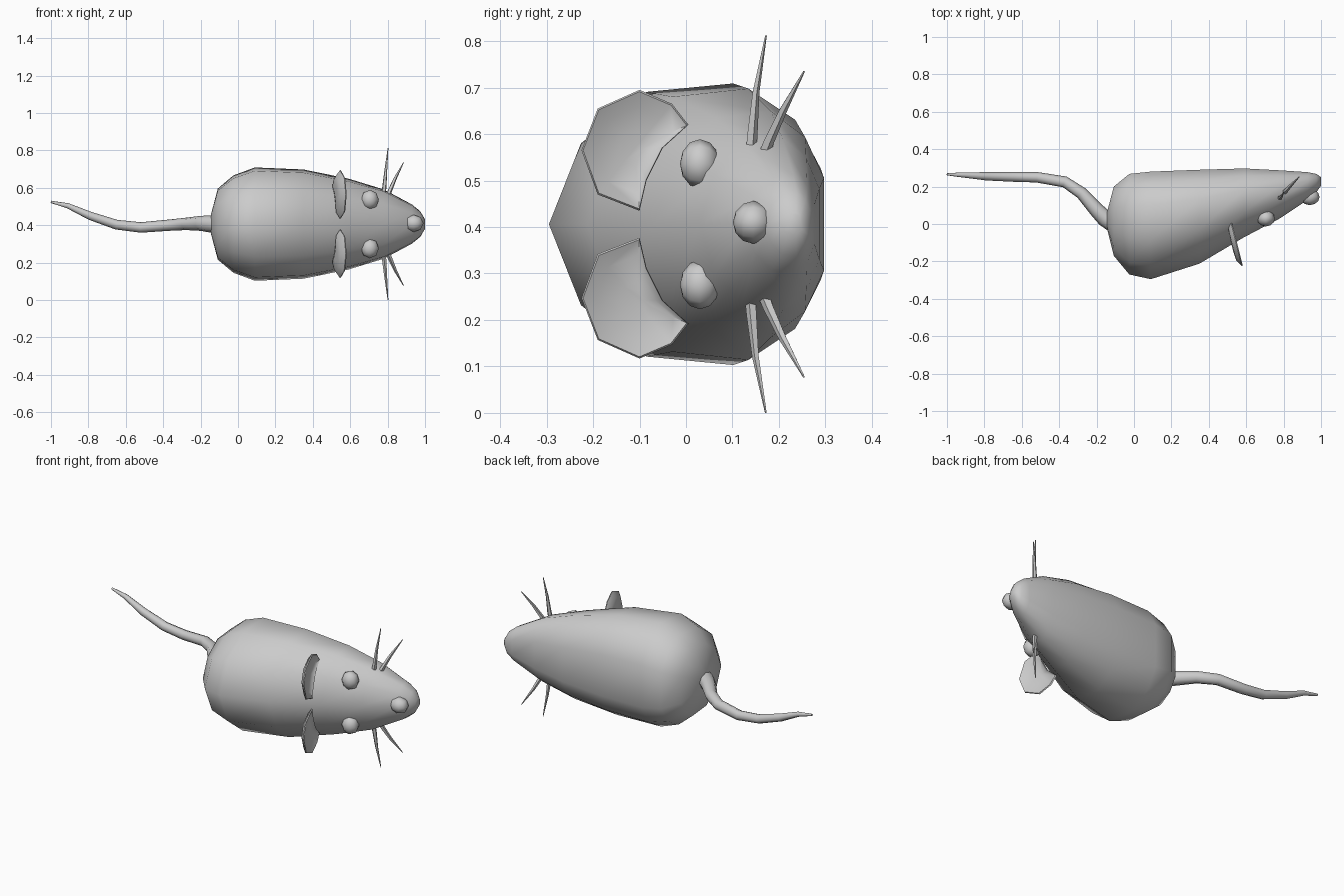
import bpy, bmesh
from math import cos, sin, pi
from mathutils import Vector

if "Cube" in bpy.data.objects:
    bpy.data.objects.remove(bpy.data.objects["Cube"])

ZC = 0.406  # height of the left/right symmetry plane


def loft(name, rings, angle=60):
    """Skin a list of equal-length point rings and cap both ends."""
    bm = bmesh.new()
    vr = [[bm.verts.new(p) for p in r] for r in rings]
    n = len(vr[0])
    for a, b in zip(vr, vr[1:]):
        for i in range(n):
            j = (i + 1) % n
            bm.faces.new((a[i], a[j], b[j], b[i]))
    bm.faces.new(vr[0])
    bm.faces.new(vr[-1])
    bmesh.ops.recalc_face_normals(bm, faces=bm.faces)
    me = bpy.data.meshes.new(name)
    bm.to_mesh(me)
    bm.free()
    ob = bpy.data.objects.new(name, me)
    bpy.context.collection.objects.link(ob)
    smooth(ob, angle)
    return ob


def smooth(ob, angle):
    bpy.ops.object.select_all(action='DESELECT')
    ob.select_set(True)
    bpy.context.view_layer.objects.active = ob
    bpy.ops.object.shade_smooth_by_angle(angle=angle * pi / 180)


def tube(name, path, sides):
    """Tapered tube along (x, y, z, radius) points."""
    pts = [Vector(p[:3]) for p in path]
    rings = []
    for i, p in enumerate(pts):
        d = (pts[min(i + 1, len(pts) - 1)] - pts[max(i - 1, 0)]).normalized()
        ref = Vector((0, 0, 1)) if abs(d.z) < 0.75 else Vector((1, 0, 0))
        u = d.cross(ref).normalized()
        v = d.cross(u)
        r = path[i][3]
        rings.append([p + r * (u * cos(2 * pi * k / sides) + v * sin(2 * pi * k / sides))
                      for k in range(sides)])
    return loft(name, rings)


def ball(name, loc, scale):
    bpy.ops.mesh.primitive_uv_sphere_add(segments=8, ring_count=6, location=loc,
                                         rotation=(pi / 2, 0, 0))
    ob = bpy.context.object
    ob.name = name
    ob.scale = (scale[0], scale[2], scale[1])
    smooth(ob, 60)


# Body: eleven-sided section with a ridged back (-y) and flat belly (+y)
half = [(0, 0), (.12, .575), (.365, .94), (.69, 1), (.89, .77), (1, .41)]
section = half + [(t, -w) for t, w in reversed(half[1:])]
stations = [  # x, y of back, y of belly, half width
    (-.145, -.02, .06, .05), (-.108, -.17, .20, .19), (-.025, -.27, .268, .26),
    (.09, -.295, .28, .303), (.35, -.212, .29, .292), (.59, -.07, .297, .243),
    (.78, .03, .287, .185), (.93, .13, .277, .105), (.975, .17, .268, .068),
    (1.0, .205, .25, .025)]
loft("body", [[(x, y0 + t * (y1 - y0), ZC + w * hw) for t, w in section]
              for x, y0, y1, hw in stations])

# Tail
tube("tail", [(-.11, .00, .405, .046), (-.155, .03, .407, .045), (-.20, .075, .41, .04),
              (-.28, .165, .407, .033), (-.37, .225, .40, .03), (-.52, .25, .388, .028),
              (-.65, .252, .403, .026), (-.79, .255, .45, .022), (-.91, .262, .504, .014),
              (-1.0, .266, .525, .006)], 8)

# Nose
ball("nose", (.94, .145, .41), (.052, .044, .046))

# Parts that come in pairs: ears, eyes and whiskers
outline = [(-.10, .435), (-.19, .47), (-.225, .565), (-.19, .655), (-.10, .695),
           (-.03, .665), (.005, .62), (-.05, .57), (-.085, .50)]
cy, cz = -.11, .57


def ear_ring(scale, dx, s):
    ring = []
    for y, z in outline:
        yy, zz = cy + (y - cy) * scale, cz + (z - cz) * scale
        ring.append((.522 - .25 * yy + dx, yy, ZC + s * (zz - ZC)))
    return ring


for s, side in ((1, "left"), (-1, "right")):
    # Cupped ear: back, rim, then hollow
    loft("ear_" + side, [ear_ring(k, dx, s) for k, dx in
                         ((.3, -.028), (.75, -.024), (1, -.002), (.97, .004),
                          (.72, -.008), (.3, -.016))], 50)
    ball("eye_" + side, (.705, .03, ZC + s * .13), (.048, .043, .053))
    paths = {
        "whisker_back_": [(.775, .138, .55, .013), (.782, .142, .60, .012),
                          (.79, .15, .69, .008), (.802, .172, .812, .002)],
        "whisker_front_": [(.797, .165, .55, .014), (.812, .178, .585, .012),
                           (.84, .208, .65, .009), (.885, .254, .735, .002)]}
    for name, path in paths.items():
        tube(name + side, [(x, y, ZC + s * (z - ZC), r) for x, y, z, r in path], 5)
